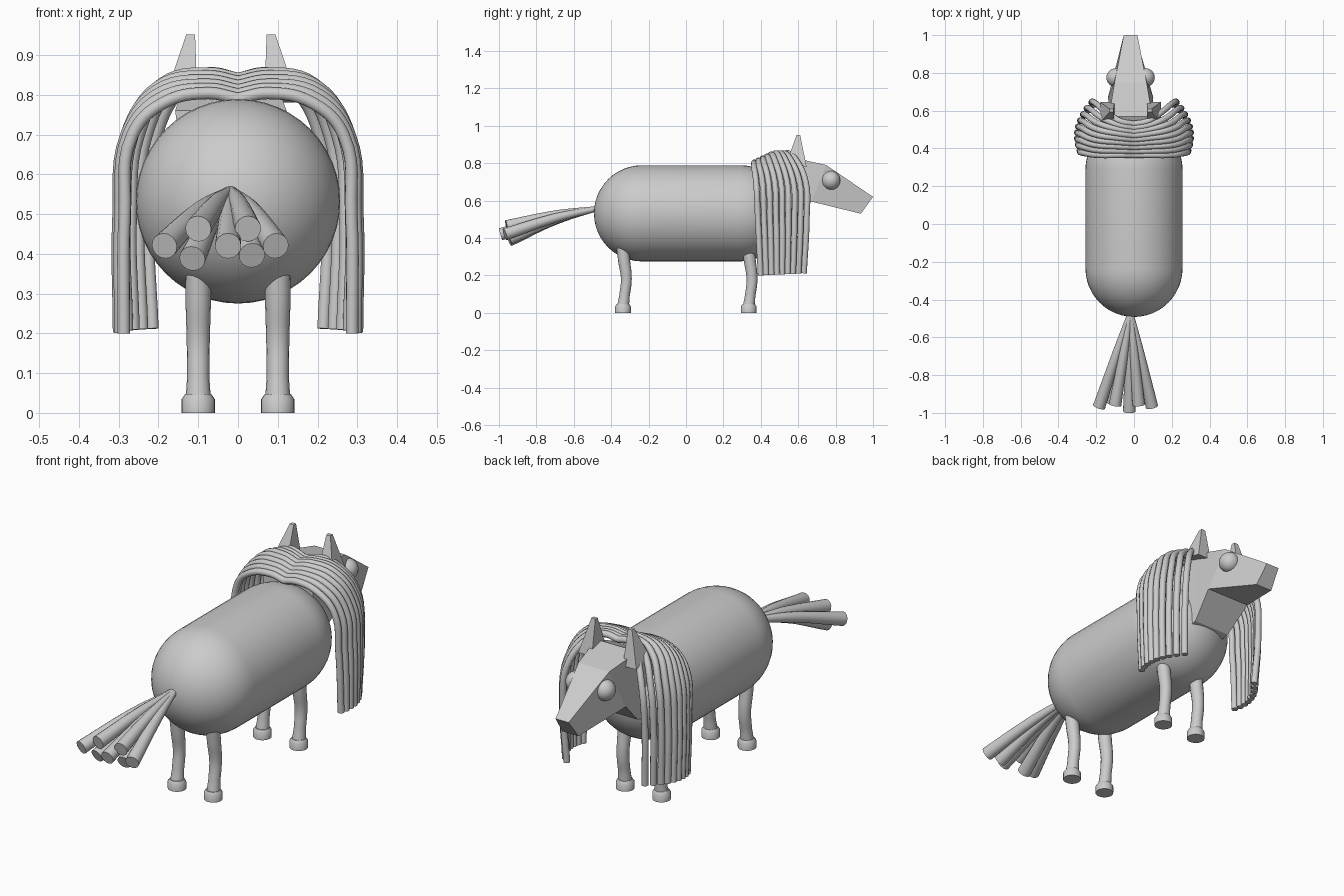
import bpy, bmesh, math
from mathutils import Vector

if "Cube" in bpy.data.objects:
    bpy.data.objects.remove(bpy.data.objects["Cube"])

CX = -0.018  # head and tail sit slightly off centre


def finish(ob, angle=40):
    bpy.ops.object.select_all(action='DESELECT')
    ob.select_set(True)
    bpy.context.view_layer.objects.active = ob
    if ob.type == 'CURVE':
        bpy.ops.object.convert(target='MESH')
        ob = bpy.context.object
    if angle:
        bpy.ops.object.shade_smooth_by_angle(angle=math.radians(angle))
    return ob


def from_bmesh(name, bm, angle=40):
    bmesh.ops.recalc_face_normals(bm, faces=bm.faces)
    me = bpy.data.meshes.new(name)
    bm.to_mesh(me)
    bm.free()
    ob = bpy.data.objects.new(name, me)
    bpy.context.collection.objects.link(ob)
    return finish(ob, angle)


def lathe(name, profile, axis, origin, n=32):
    """Spin (radius, height) points around an axis through origin."""
    bm, o = bmesh.new(), Vector(origin)
    vs = [bm.verts.new(o + Vector((r, 0, 0)) + h * Vector(axis)) for r, h in profile]
    edges = [bm.edges.new(p) for p in zip(vs, vs[1:])]
    bmesh.ops.spin(bm, geom=vs + edges, cent=o, axis=axis, angle=2 * math.pi,
                   steps=n, use_merge=False)
    bmesh.ops.remove_doubles(bm, verts=bm.verts, dist=1e-4)
    return from_bmesh(name, bm)


def tubes(name, paths, sides=3):
    """Smooth tubes; each path is a list of (x, y, z, radius)."""
    cu = bpy.data.curves.new(name, 'CURVE')
    cu.dimensions = '3D'
    cu.bevel_depth, cu.bevel_resolution = 1, sides
    cu.resolution_u, cu.use_fill_caps = 6, True
    for path in paths:
        sp = cu.splines.new('BEZIER')
        sp.bezier_points.add(len(path) - 1)
        for p, (x, y, z, r) in zip(sp.bezier_points, path):
            p.co, p.radius = (x, y, z), r
            p.handle_left_type = p.handle_right_type = 'AUTO'
    ob = bpy.data.objects.new(name, cu)
    bpy.context.collection.objects.link(ob)
    return finish(ob)


def loft(name, rings):
    """Flat-faced solid through rings of four corners."""
    bm = bmesh.new()
    rs = [[bm.verts.new(c) for c in ring] for ring in rings]
    for a, b in zip(rs, rs[1:]):
        for i in range(4):
            j = (i + 1) % 4
            bm.faces.new((a[i], a[j], b[j], b[i]))
    bm.faces.new(rs[0])
    bm.faces.new(rs[-1])
    return from_bmesh(name, bm, None)


# Capsule body
R, N = 0.257, 12
arc = [i / N * math.pi / 2 for i in range(N + 1)]
prof = [(R * math.sin(a), -0.235 - R * math.cos(a)) for a in arc]
prof += [(R * math.cos(a), 0.29 + R * math.sin(a)) for a in arc]
lathe("body", prof, (0, 1, 0), (0, 0, 0.532), 48)

# Legs and hooves
for yname, y in (("front", 0.335), ("rear", -0.337)):
    for side, x in (("left", -0.1), ("right", 0.1)):
        tubes(f"{yname}_{side}_leg", [[(x, y - .005, .37, .033), (x, y + .006, .28, .032),
              (x, y + .018, .18, .029), (x, y + .008, .09, .028), (x, y, .03, .032)]], 6)
        lathe(f"{yname}_{side}_hoof",
              [(0, 0), (.042, 0), (.042, .034), (.033, .047), (0, .047)],
              (0, 0, 1), (x, y, 0), 24)

# Head and neck: top (y, z, half width) and bottom (y, z, half width)
rings = []
for (ty, tz, tw), (by, bz, bw) in [
        ((.42, .76, .14), (.42, .45, .10)),
        ((.57, .83, .115), (.55, .48, .10)),
        ((.75, .79, .085), (.67, .595, .12)),
        ((1.0, .62, .036), (.935, .53, .045))]:
    rings.append([(CX - tw, ty, tz), (CX + tw, ty, tz), (CX + bw, by, bz), (CX - bw, by, bz)])
loft("head", rings)

# Ears and eyes
for side, s in (("left", -1), ("right", 1)):
    def quad(x0, x1, y0, y1, z0, z1):
        return [(CX + s * x0, y0, z0), (CX + s * x1, y0, z0),
                (CX + s * x1, y1, z1), (CX + s * x0, y1, z1)]
    loft(f"{side}_ear", [quad(.085, .16, .54, .645, .81, .78),
                         quad(.09, .112, .592, .61, .952, .952)])
    bpy.ops.mesh.primitive_uv_sphere_add(segments=24, ring_count=16, radius=.05,
                                         location=(CX + s * .078, .775, .708))
    bpy.context.object.name = f"{side}_eye"
    finish(bpy.context.object)

# Mane: strands parted at the middle, draping down both sides
strands = []
for i in range(9):
    t = i / 8
    yc, zc = .365 + .165 * t, .79 + .05 * min(1, 1.7 * t)
    xe = .275 + .10 * t - .16 * t * t
    ye = .40 + .23 * t
    for s in (-1, 1):
        strands.append([(s * x, y, z, .016) for x, y, z in (
            (0, yc, zc),
            (.075, yc + .015 * t, zc + .014),
            (xe - .085, yc + .05 * t, zc - .012),
            (xe - .01, yc + .01 + .10 * t, .70),
            (xe + .01, ye - .015 + .03 * t, .50),
            (xe + .012 * (1 - t), ye, .20 + .012 * t))])
tubes("mane", strands)

# Tail: tapered strands fanning out backwards
tail = []
for x, z, y in [(-.185, .42, -.968), (-.10, .463, -.958), (-.115, .388, -.945),
                (-.025, .42, -.992), (.025, .463, -.958), (.035, .396, -.945),
                (.095, .42, -.968)]:
    tail.append([(CX, -.46, .56, .012),
                 (CX + .45 * (x - CX), -.69, .56 + .36 * (z - .56), .024),
                 (x, y, z, .033)])
tubes("tail", tail, 6)
